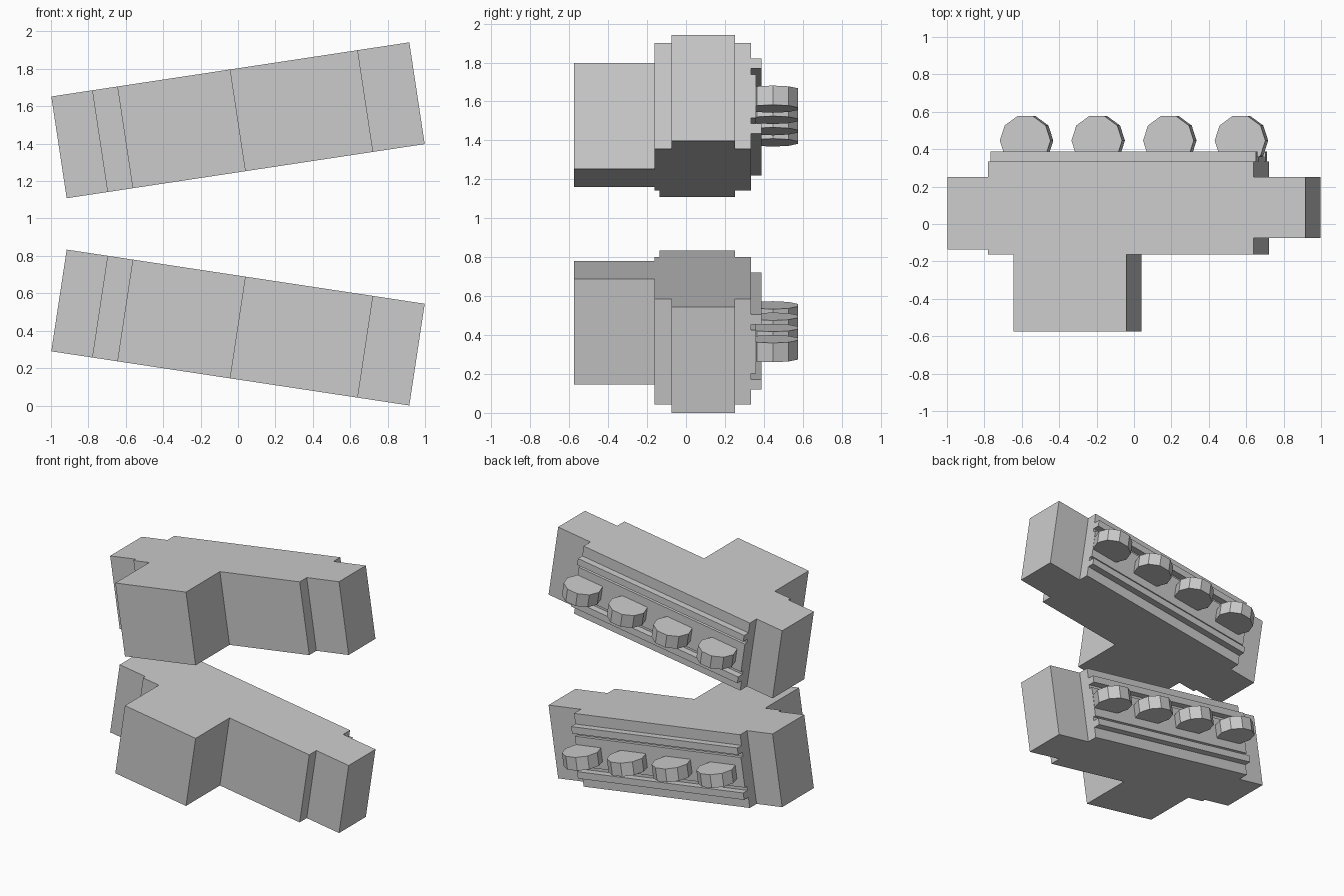
import bpy, bmesh, math
from mathutils import Matrix

if "Cube" in bpy.data.objects:
    bpy.data.objects.remove(bpy.data.objects["Cube"])

TILT = math.radians(8.6)
HALF_H = 0.275


def prism(name, outline, w0, w1, matrix):
    """Extrude an (x, y) outline from height w0 to w1, then place it."""
    bm = bmesh.new()
    face = bm.faces.new([bm.verts.new((x, y, w0)) for x, y in outline])
    ext = bmesh.ops.extrude_face_region(bm, geom=[face])
    verts = [g for g in ext["geom"] if isinstance(g, bmesh.types.BMVert)]
    bmesh.ops.translate(bm, verts=verts, vec=(0, 0, w1 - w0))
    bmesh.ops.recalc_face_normals(bm, faces=bm.faces)
    mesh = bpy.data.meshes.new(name)
    bm.to_mesh(mesh)
    bm.free()
    obj = bpy.data.objects.new(name, mesh)
    obj.matrix_world = matrix
    bpy.context.collection.objects.link(obj)
    return obj


def rect(x0, x1, y0, y1):
    return [(x0, y0), (x1, y0), (x1, y1), (x0, y1)]


# Plan of the stepped housing with its front block
BODY = [(-.968, -.135), (-.747, -.135), (-.747, -.162), (-.611, -.162),
        (-.611, -.576), (0, -.576), (0, -.162), (.689, -.162),
        (.689, -.075), (.968, -.075), (.968, .252), (.689, .252),
        (.689, .335), (-.747, .335), (-.747, .252), (-.968, .252)]


def unit(label, z, angle):
    m = Matrix.Translation((0, 0, z)) @ Matrix.Rotation(angle, 4, 'Y')
    prism(label + "_housing", BODY, -HALF_H, HALF_H, m)
    # Back plate between two raised rails
    prism(label + "_back_plate", rect(-.747, .689, .33, .36), -.113, .113, m)
    for side, s in (("upper", 1), ("lower", -1)):
        w0, w1 = sorted((s * .143, s * .195))
        prism(f"{label}_{side}_rail", rect(-.747, .689, .33, .387), w0, w1, m)
    # Row of ten-sided knobs half sunk in the plate
    for i in range(4):
        cx = -.581 + i * .3873
        ring = [(cx + .137 * math.cos(math.tau * k / 10),
                 .446 + .137 * math.sin(math.tau * k / 10)) for k in range(10)]
        prism(f"{label}_knob_{i + 1}", ring, -.05, .05, m)


unit("top", 1.525, -TILT)
unit("bottom", .417, TILT)
